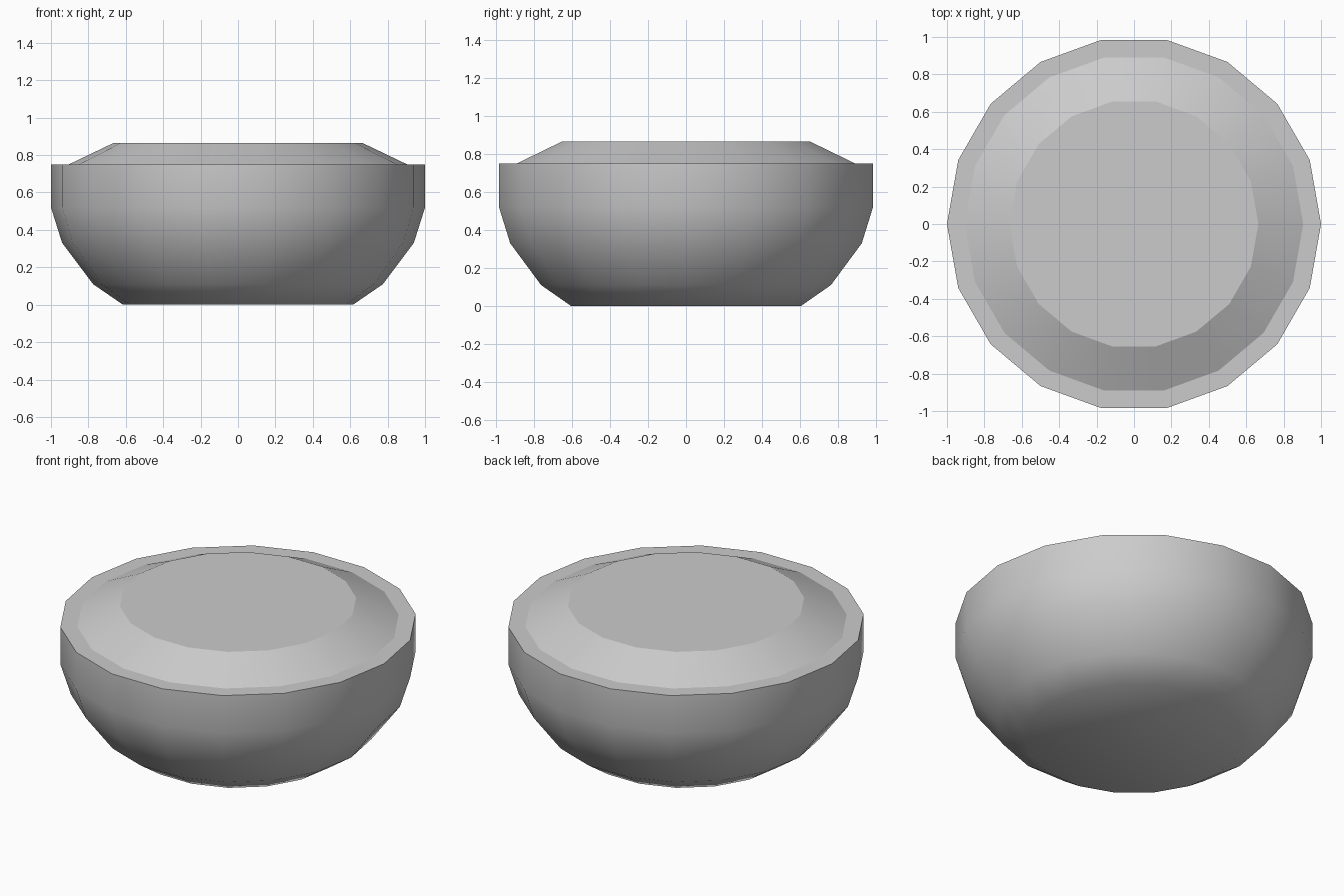
import bpy
import bmesh
from math import cos, sin, tau

cube = bpy.data.objects.get("Cube")
if cube:
    bpy.data.objects.remove(cube)

SIDES = 18

grey = bpy.data.materials.new("plain grey")
grey.use_nodes = True
colour = (0.6, 0.6, 0.6, 1)
grey.diffuse_color = colour
grey.node_tree.nodes["Principled BSDF"].inputs["Base Color"].default_value = colour


def lathe(name, profile, sharp_above):
    """Revolve (radius, z) points, cap both ends, crease rings above a height."""
    bm = bmesh.new()
    rings = [[bm.verts.new((r * cos(tau * i / SIDES), r * sin(tau * i / SIDES), z))
              for i in range(SIDES)] for r, z in profile]
    for low, high in zip(rings, rings[1:]):
        for i in range(SIDES):
            j = (i + 1) % SIDES
            bm.faces.new((low[i], low[j], high[j], high[i]))
    bm.faces.new(rings[0][::-1])
    bm.faces.new(rings[-1])
    for face in bm.faces:
        face.smooth = True
    for edge in bm.edges:
        a, b = edge.verts
        if abs(a.co.z - b.co.z) < 0.001 and a.co.z > sharp_above:
            edge.smooth = False
    mesh = bpy.data.meshes.new(name)
    bm.to_mesh(mesh)
    bm.free()
    mesh.materials.append(grey)
    obj = bpy.data.objects.new(name, mesh)
    bpy.context.collection.objects.link(obj)
    return obj


# Rounded bowl, flat rim, sloping shoulder and flat top in one closed shell
lathe("bowl", [(0.615, 0), (0.775, 0.11), (0.94, 0.33), (1, 0.52), (1, 0.75),
               (0.905, 0.75), (0.665, 0.865)], sharp_above=0.7)
